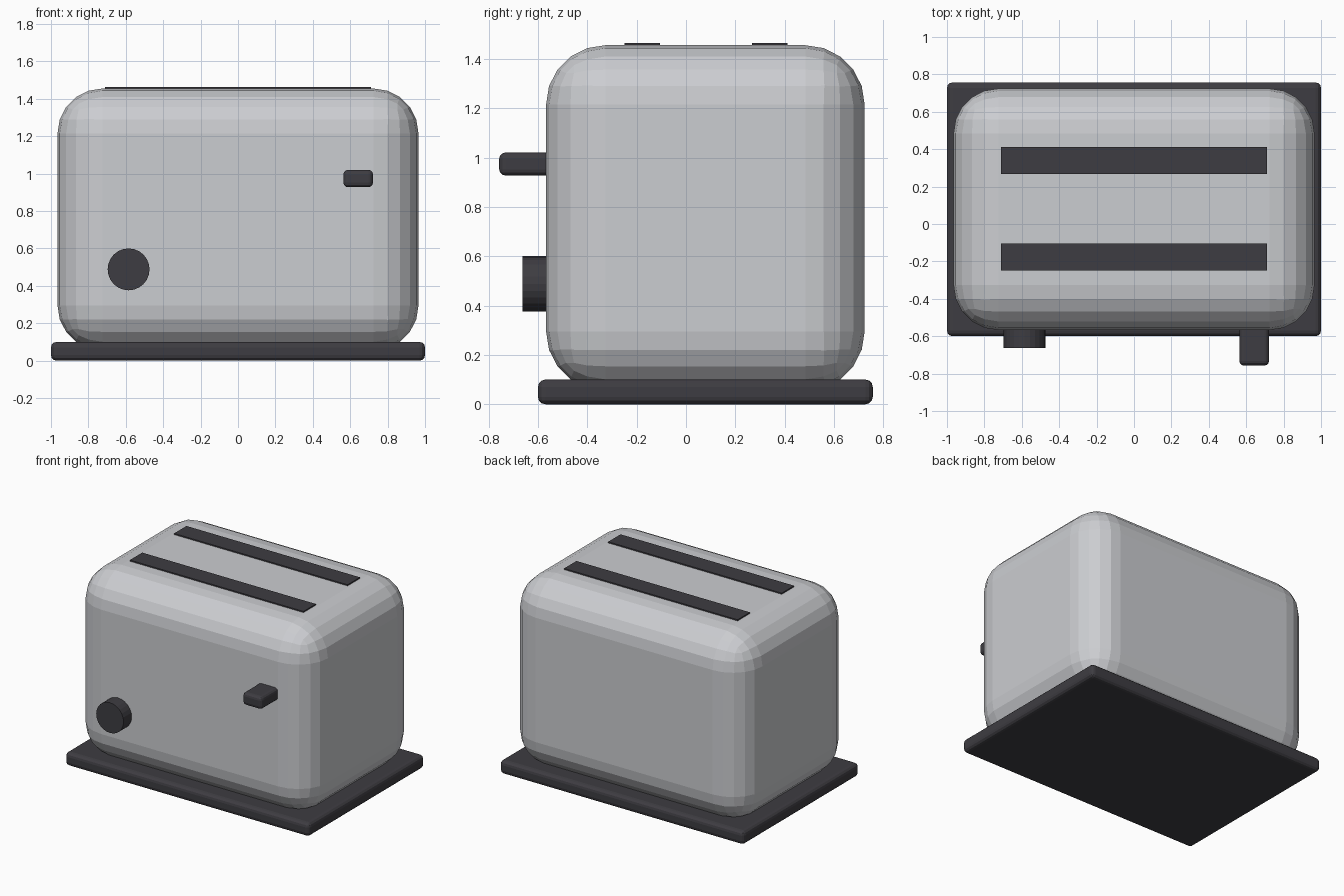
import bpy, math

if "Cube" in bpy.data.objects:
    bpy.data.objects.remove(bpy.data.objects["Cube"])


def material(name, color):
    m = bpy.data.materials.new(name)
    m.diffuse_color = (*color, 1.0)
    m.use_nodes = True
    m.node_tree.nodes["Principled BSDF"].inputs["Base Color"].default_value = m.diffuse_color
    return m


silver = material("brushed_silver", (0.60, 0.61, 0.635))
dark = material("dark_plastic", (0.048, 0.046, 0.054))


def box(name, lo, hi, mat, radius=0.0, segments=1):
    """Box between two corners, with optional rounded edges."""
    bpy.ops.mesh.primitive_cube_add(size=1)
    ob = bpy.context.object
    ob.name = name
    ob.location = [(a + b) / 2 for a, b in zip(lo, hi)]
    ob.scale = [b - a for a, b in zip(lo, hi)]
    bpy.ops.object.transform_apply(location=False, rotation=False, scale=True)
    if radius:
        bev = ob.modifiers.new("rounded_edges", 'BEVEL')
        bev.width = radius
        bev.segments = segments
    ob.data.materials.append(mat)
    return ob


# Base plate and rounded body
box("base", (-1, -0.6, 0), (1, 0.757, 0.1), dark, 0.03, 3)
box("body", (-0.965, -0.567, 0.055), (0.965, 0.724, 1.455), silver, 0.24, 5)

# Bread slots, thin dark plates on top
for name, y in (("front_slot", -0.177), ("back_slot", 0.339)):
    box(name, (-0.71, y - 0.072, 1.44), (0.71, y + 0.072, 1.464), dark)

# Push lever
box("lever", (0.563, -0.757, 0.927), (0.722, -0.5, 1.02), dark, 0.025, 3)

# Browning knob
bpy.ops.mesh.primitive_cylinder_add(vertices=24, radius=0.112, depth=0.14,
                                    location=(-0.585, -0.592, 0.488),
                                    rotation=(math.pi / 2, 0, 0))
knob = bpy.context.object
knob.name = "knob"
knob.data.materials.append(dark)
